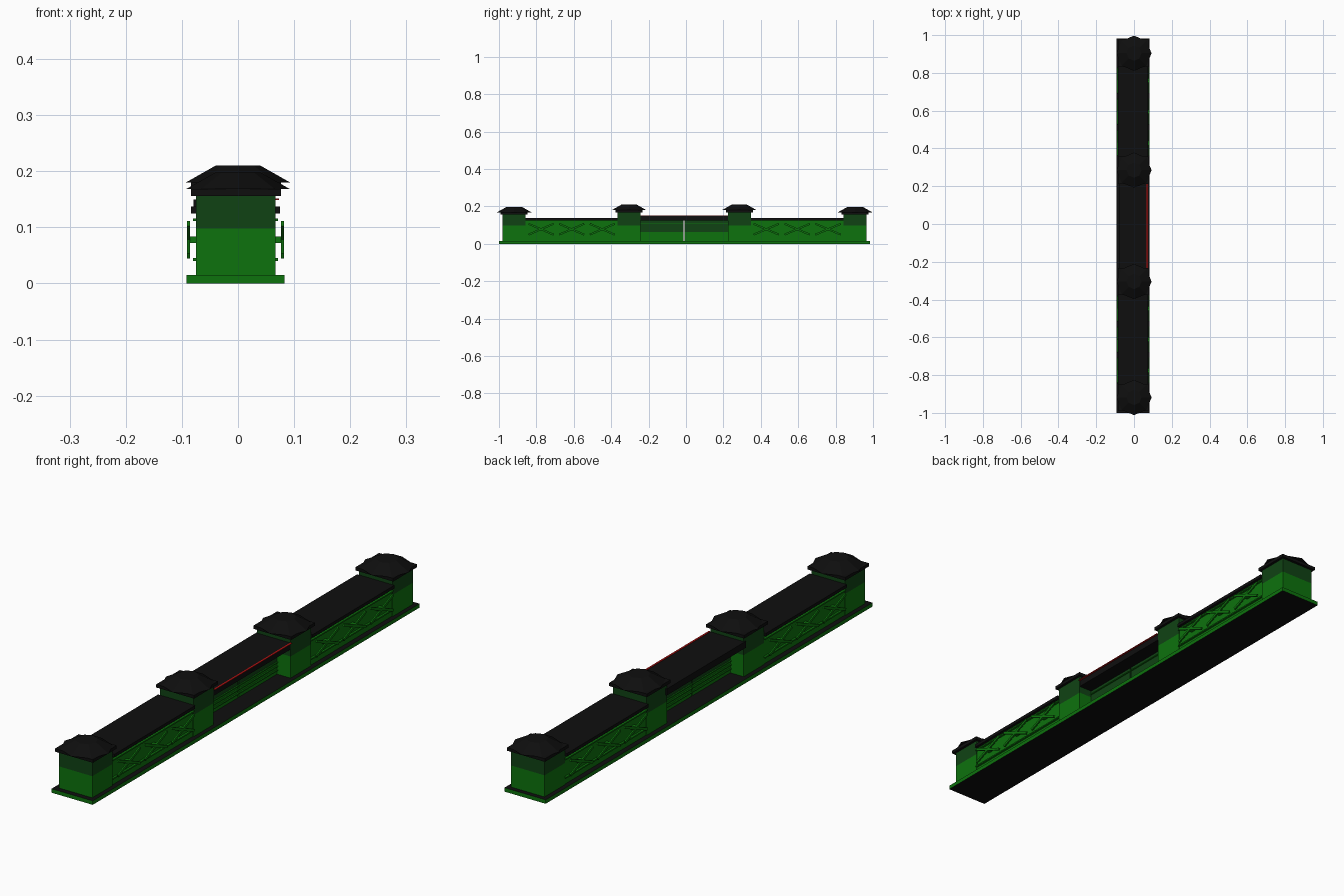
import bpy, bmesh, math
from mathutils import Matrix

if "Cube" in bpy.data.objects:
    bpy.data.objects.remove(bpy.data.objects["Cube"])

CX = -0.0045  # centre line of the walls


def material(name, rgb):
    m = bpy.data.materials.new(name)
    m.diffuse_color = (*rgb, 1)
    m.use_nodes = True
    m.node_tree.nodes["Principled BSDF"].inputs["Base Color"].default_value = m.diffuse_color
    return m


GREEN = material("green", (0.004, 0.17, 0.004))
DARK = material("dark green", (0.005, 0.055, 0.007))
BLACK = material("black", (0.0045, 0.0045, 0.0045))
RED = material("red", (0.45, 0.006, 0.006))


def finish(name, bm, *mats):
    bmesh.ops.recalc_face_normals(bm, faces=bm.faces)
    me = bpy.data.meshes.new(name)
    bm.to_mesh(me)
    bm.free()
    for m in mats:
        me.materials.append(m)
    ob = bpy.data.objects.new(name, me)
    bpy.context.collection.objects.link(ob)
    return ob


def add_box(bm, x0, x1, y0, y1, z0, z1, tilt=0):
    # tilt turns the box about its own centre in the y-z plane
    mat = (Matrix.Translation(((x0 + x1) / 2, (y0 + y1) / 2, (z0 + z1) / 2))
           @ Matrix.Rotation(tilt, 4, 'X')
           @ Matrix.Diagonal((x1 - x0, y1 - y0, z1 - z0, 1)))
    bmesh.ops.create_cube(bm, size=1, matrix=mat)


def box(name, mat, *dims):
    bm = bmesh.new()
    add_box(bm, *dims)
    return finish(name, bm, mat)


# base slab: green rim, black top and underside
base = box("base", GREEN, -0.092, 0.083, -1.0, 0.983, 0, 0.015)
base.data.materials.append(BLACK)
for p in base.data.polygons:
    p.material_index = 1 if abs(p.normal.z) > 0.5 else 0


# pillar: two-tone body, square cap and eight-pointed hipped roof
def pillar(name, y, top):
    box(name + "_lower", GREEN, -0.075, 0.067, y - 0.0615, y + 0.0615, 0.015, 0.098)
    box(name + "_upper", DARK, -0.075, 0.067, y - 0.0615, y + 0.0615, 0.098, top)
    box(name + "_cap", BLACK, -0.084, 0.077, y - 0.072, y + 0.072, top, top + 0.012)
    bm = bmesh.new()
    bmesh.ops.create_cone(bm, cap_ends=True, segments=8, radius1=0.093, radius2=0.04,
                          depth=0.03, matrix=Matrix.Translation((0, y, top + 0.027)))
    finish(name + "_roof", bm, BLACK)


pillar("front_pillar", -0.9185, 0.156)
pillar("front_gate_pillar", -0.3045, 0.168)
pillar("back_gate_pillar", 0.285, 0.168)
pillar("back_pillar", 0.904, 0.156)


# wing: wall, flat roof, and framed cross braces on both sides
def wing(name, y0, y1):
    box(name + "_wall", GREEN, CX - 0.068, CX + 0.068, y0, y1, 0.015, 0.125)
    box(name + "_roof", BLACK, CX - 0.079, CX + 0.079, y0, y1, 0.125, 0.137)
    bm = bmesh.new()
    bay = (y1 - y0) / 3
    zc, h = 0.078, 0.058
    length = math.hypot(bay - 0.03, h)
    angle = math.atan2(h, bay - 0.03)
    for s in (-1, 1):
        def span(a, b):
            return sorted((CX + s * a, CX + s * b))
        for z in (0.04, 0.111):
            add_box(bm, *span(0.066, 0.076), y0, y1, z, z + 0.005)
        for i in range(3):
            yc = y0 + bay * (i + 0.5)
            for t in (-angle, angle):
                add_box(bm, *span(0.081, 0.0865), yc - length / 2, yc + length / 2,
                        zc - 0.005, zc + 0.005, t)
            # short peg holding each cross
            add_box(bm, *span(0.066, 0.082), yc - 0.01, yc + 0.01, zc - 0.006, zc + 0.006)
    finish(name + "_braces", bm, GREEN)


wing("front_wing", -0.857, -0.366)
wing("back_wing", 0.3465, 0.8425)


# recessed gate leaves with horizontal rails
def gate(name, y0, y1):
    box(name + "_lower", GREEN, CX - 0.014, CX + 0.014, y0, y1, 0.015, 0.06)
    box(name + "_upper", DARK, CX - 0.014, CX + 0.014, y0, y1, 0.06, 0.125)
    bm = bmesh.new()
    for z in (0.03, 0.045, 0.06, 0.108):
        add_box(bm, CX - 0.019, CX + 0.019, y0, y1, z, z + 0.004)
    finish(name + "_rails", bm, GREEN)


gate("front_gate", -0.243, -0.0125)
gate("back_gate", -0.0075, 0.2235)

# raised roof over the gate, with a red strip along the right edge
box("gate_roof", BLACK, CX - 0.075, CX + 0.071, -0.25, 0.23, 0.125, 0.15)
box("red_strip", RED, 0.0665, 0.0735, -0.243, 0.2235, 0.149, 0.1515)
